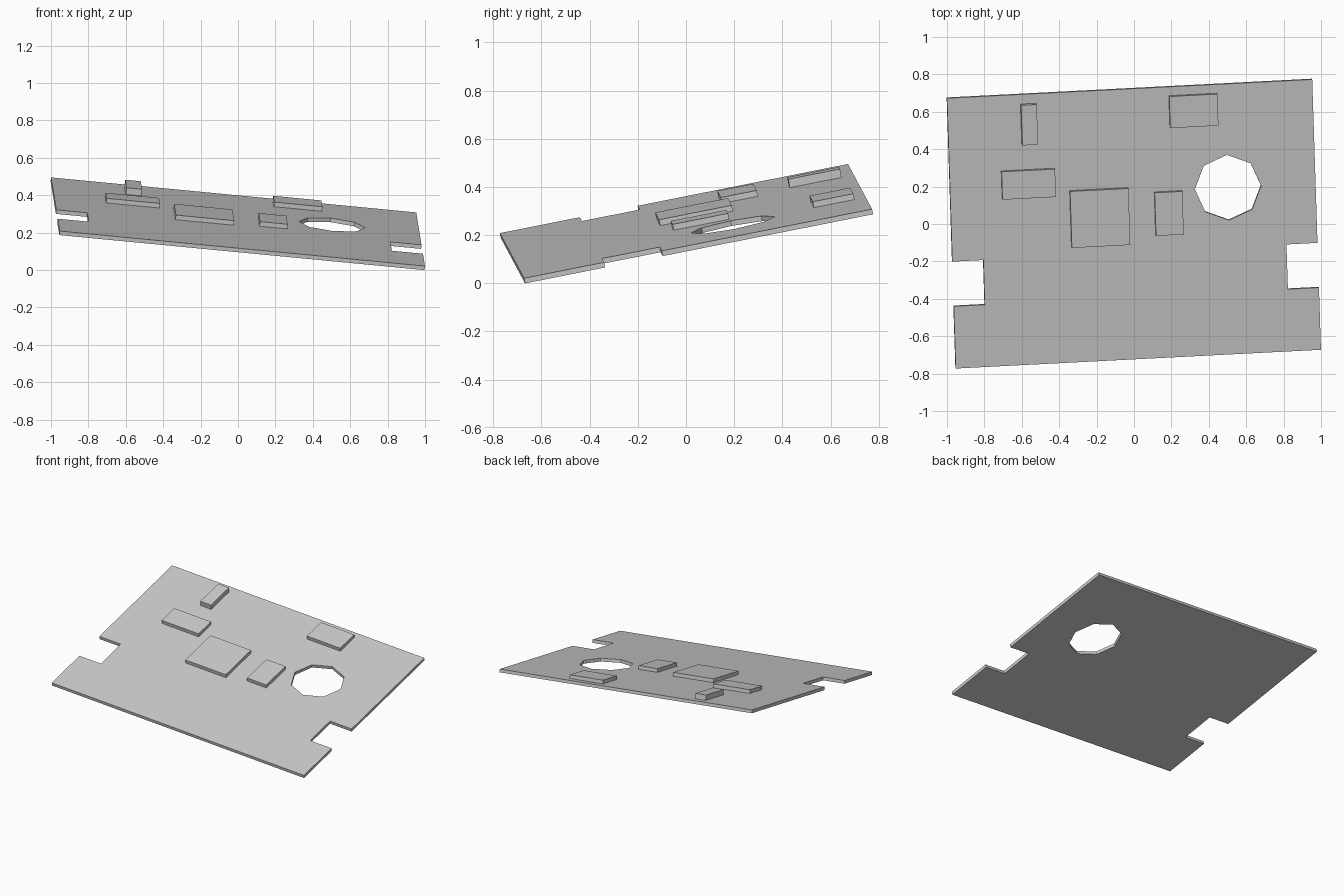
import bpy, bmesh, math
from mathutils import Matrix, Vector

if "Cube" in bpy.data.objects:
    bpy.data.objects.remove(bpy.data.objects["Cube"])

# Tilted frame: u along the width, v along the depth, n out of the top face
u = Vector((0.994, 0.051, -0.0953)).normalized()
v = Vector((-0.0305, 0.9805, 0.1945))
v = (v - u * v.dot(u)).normalized()
n = u.cross(v)
FRAME = Matrix.Translation((0, 0, 0.258)) @ Matrix((u, v, n)).transposed().to_4x4()


def finish(bm, name):
    bmesh.ops.recalc_face_normals(bm, faces=bm.faces)
    mesh = bpy.data.meshes.new(name)
    bm.to_mesh(mesh)
    bm.free()
    obj = bpy.data.objects.new(name, mesh)
    obj.matrix_world = FRAME
    bpy.context.collection.objects.link(obj)


def slab(name, loops, z0, z1):
    """Fill outline loops (outer first, then holes) and extrude from z0 to z1."""
    bm = bmesh.new()
    edges = []
    for loop in loops:
        vs = [bm.verts.new((x, y, z0)) for x, y in loop]
        edges += [bm.edges.new((vs[i - 1], vs[i])) for i in range(len(vs))]
    bmesh.ops.triangle_fill(bm, edges=edges, use_beauty=True, use_dissolve=False)
    ext = bmesh.ops.extrude_face_region(bm, geom=bm.faces[:], use_keep_orig=True)
    top = [g for g in ext["geom"] if isinstance(g, bmesh.types.BMVert)]
    bmesh.ops.translate(bm, verts=top, vec=(0, 0, z1 - z0))
    finish(bm, name)


# Board with mirrored edge notches and an octagonal hole
W, D, T = 0.982, 0.737, 0.022
half = [(W, -D), (W, -0.398), (0.815, -0.398), (0.815, -0.154), (W, -0.154), (W, D)]
outline = half + [(-x, y) for x, y in reversed(half)]
hole = [(0.511 + 0.178 * math.cos(k * math.pi / 4),
         0.172 + 0.178 * math.sin(k * math.pi / 4)) for k in range(8)]
slab("board", [outline, hole], -T, 0)

# Raised blocks: x range, y range, height
blocks = {
    "left_block": (-0.704, -0.417, 0.174, 0.326, 0.025),
    "tall_block": (-0.589, -0.505, 0.466, 0.685, 0.036),
    "large_block": (-0.340, -0.026, -0.108, 0.200, 0.025),
    "narrow_block": (0.114, 0.263, -0.066, 0.169, 0.025),
    "rear_block": (0.209, 0.468, 0.517, 0.689, 0.025),
}
for name, (x0, x1, y0, y1, h) in blocks.items():
    slab(name, [[(x0, y0), (x1, y0), (x1, y1), (x0, y1)]], 0, h)
